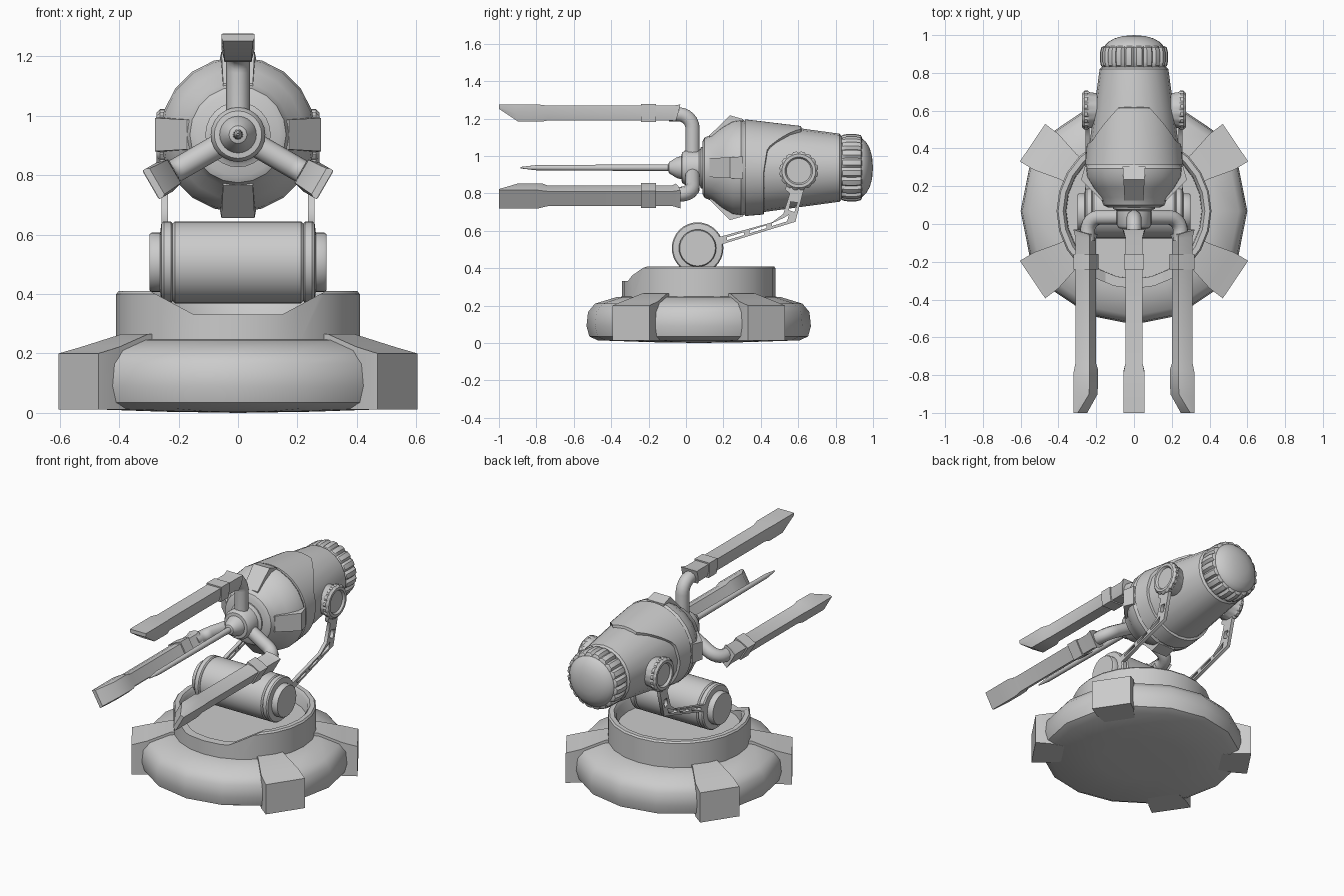
import bpy, bmesh
from math import sin, cos, pi, radians, degrees, hypot

if "Cube" in bpy.data.objects:
    bpy.data.objects.remove(bpy.data.objects["Cube"])

CY = 0.068      # centre of the base in y
AZ = 0.937      # height of the gun axis


def finish(name, bm, loc=(0, 0, 0), rot=(0, 0, 0)):
    bmesh.ops.remove_doubles(bm, verts=bm.verts, dist=1e-5)
    bmesh.ops.recalc_face_normals(bm, faces=bm.faces)
    me = bpy.data.meshes.new(name)
    bm.to_mesh(me)
    bm.free()
    ob = bpy.data.objects.new(name, me)
    bpy.context.collection.objects.link(ob)
    ob.location, ob.rotation_euler = loc, rot
    return ob


def skin(bm, rings, closed=False, caps=True):
    """Join successive vertex rings with quads."""
    n = len(rings[0])
    vs = [[bm.verts.new(p) for p in r] for r in rings]
    pairs = list(zip(vs, vs[1:])) + ([(vs[-1], vs[0])] if closed else [])
    for a, b in pairs:
        for i in range(n):
            j = (i + 1) % n
            bm.faces.new((a[i], a[j], b[j], b[i]))
    if caps and not closed:
        bm.faces.new(vs[0])
        bm.faces.new(vs[-1])


def revolve(name, prof, axis, loc, n=16, closed=False, side=1, knurl=None):
    """Lathe (radius, distance) points round an axis; knurl = rows given a scalloped edge."""
    rings = []
    for row, (r, t) in enumerate(prof):
        ring = []
        for k in range(n):
            a = 2 * pi * k / n
            q = r * (0.92 if knurl and row in knurl and k % 4 == 0 else 1)
            c, s = q * cos(a), q * sin(a)
            ring.append({'X': (t * side, c, s), 'Y': (c, t, s), 'Z': (c, s, t)}[axis])
        rings.append(ring)
    bm = bmesh.new()
    skin(bm, rings, closed)
    return finish(name, bm, loc)


def bar(name, secs, turn):
    """Loft along y; section = (y_outer, y_inner, r_inner, r_outer, w_inner, w_outer)."""
    rings = []
    for yo, yi, ri, ro, wi, wo in secs:
        rm, ym = ro - 0.55 * (ro - ri), (yo + yi) / 2
        rings.append([(-wo, yo, ro), (wo, yo, ro), (wo, ym, rm),
                      (wi, yi, ri), (-wi, yi, ri), (-wo, ym, rm)])
    bm = bmesh.new()
    skin(bm, rings)
    return finish(name, bm, (0, 0, AZ), (0, turn, 0))


# --- base disc
revolve("base_disc", [(0, 0), (0.25, 0.004), (0.54, 0.014), (0.585, 0.035), (0.6, 0.09),
                      (0.592, 0.165), (0.555, 0.21), (0.44, 0.245), (0.38, 0.25), (0, 0.25)],
        'Z', (0, CY, 0))

# --- four base clamps
for i, a in enumerate((34, 146, 214, 326)):
    bm = bmesh.new()
    skin(bm, [[(r, -w, 0.012), (r, w, 0.012), (r, w, h), (r, -w, h)]
              for r, w, h in ((0.36, 0.075, 0.265), (0.42, 0.08, 0.265),
                              (0.56, 0.115, 0.222), (0.648, 0.12, 0.2))])
    finish(f"base_clamp_{i}", bm, (0, CY, 0), (0, 0, radians(a)))

# --- turret ring with a notch in front, and its floor
ring = revolve("turret_ring", [(0.41, 0.23), (0.41, 0.40), (0.402, 0.41), (0.375, 0.41),
                               (0.36, 0.39), (0.355, 0.23)], 'Z', (0, CY, 0), 24, True)
bm = bmesh.new()
skin(bm, [[(-0.15, y, 0.332), (0.15, y, 0.332), (0.38, y, 0.455), (-0.38, y, 0.455)]
          for y in (-0.6, 0.0)])
cutter = finish("notch_cutter", bm)
cutter.hide_render = True
cutter.hide_set(True)
mod = ring.modifiers.new("notch", 'BOOLEAN')
mod.operation, mod.object, mod.solver = 'DIFFERENCE', cutter, 'EXACT'
revolve("turret_floor", [(0, 0.24), (0.37, 0.24), (0.37, 0.318), (0, 0.318)], 'Z', (0, CY, 0), 24)

# --- tilt drum
half = [(0.095, 0.298), (0.1, 0.29), (0.1, 0.262), (0.132, 0.258), (0.138, 0.25),
        (0.138, 0.226), (0.130, 0.22), (0.138, 0.212)]
drum = [(0, 0.298)] + half + [(r, -t) for r, t in reversed(half)] + [(0, -0.298)]
revolve("tilt_drum", drum, 'X', (0, 0.062, 0.507), 32)

# --- slotted lift arms
outline = [(0.1, 0.50), (0.2, 0.53), (0.585, 0.648), (0.63, 0.82), (0.64, 0.92), (0.56, 0.92),
           (0.53, 0.82), (0.555, 0.80), (0.52, 0.69), (0.46, 0.645), (0.19, 0.57), (0.1, 0.55)]
slots = [[(0.22, 0.55), (0.31, 0.577), (0.31, 0.592), (0.22, 0.565)],
         [(0.34, 0.586), (0.43, 0.614), (0.43, 0.629), (0.34, 0.601)],
         [(0.46, 0.625), (0.54, 0.65), (0.55, 0.685), (0.525, 0.67), (0.46, 0.64)],
         [(0.55, 0.71), (0.58, 0.70), (0.595, 0.75), (0.56, 0.755)]]
for side, label in ((1, "right"), (-1, "left")):
    cu = bpy.data.curves.new("lift_arm", 'CURVE')
    cu.dimensions, cu.fill_mode, cu.extrude = '2D', 'BOTH', 0.011
    for pts in [outline] + slots:
        sp = cu.splines.new('POLY')
        sp.points.add(len(pts) - 1)
        for p, (u, v) in zip(sp.points, pts):
            p.co = (u, v, 0, 1)
        sp.use_cyclic_u = True
    arm = bpy.data.objects.new(f"lift_arm_{label}", cu)
    arm.location, arm.rotation_euler = (0.247 * side, 0, 0), (pi / 2, 0, pi / 2)
    bpy.context.collection.objects.link(arm)
    # scalloped pivot boss
    revolve(f"pivot_boss_{label}", [(0, 0.17), (0.085, 0.17), (0.095, 0.235), (0.104, 0.245),
                                    (0.104, 0.262), (0.09, 0.275), (0.074, 0.275),
                                    (0.066, 0.262), (0, 0.262)],
            'X', (0, 0.603, 0.92), 64, side=side, knurl=(3, 4))

# --- gun body
revolve("gun_body", [(0, 0.088), (0.14, 0.088), (0.162, 0.1), (0.178, 0.14), (0.22, 0.19),
                     (0.256, 0.25), (0.262, 0.295), (0.25, 0.315), (0.25, 0.32), (0.182, 0.82),
                     (0.17, 0.832), (0, 0.832)], 'Y', (0, 0, AZ), 20)
for i in range(4):
    bar(f"nose_lug_{i}", [(0.125, 0.125, 0.12, 0.172, 0.05, 0.05),
                          (0.235, 0.235, 0.16, 0.28, 0.056, 0.056),
                          (0.305, 0.305, 0.16, 0.26, 0.06, 0.06)], i * pi / 2)

# --- hood collar with a tongue running back along the top
rows = [[], [], [], []]
N = 64
for k in range(N):
    a = 2 * pi * k / N
    off = degrees(a if a < pi else 2 * pi - a)          # angle away from the top
    back = 0.615 - 0.18 * min(max((off - 22) / 43, 0), 1)
    back -= 0.02 * min(max((off - 65) / 30, 0), 1)
    for row, (y, lift) in zip(rows, ((0.312, -0.02), (0.316, 0.008), (back, 0.013), (back + 0.006, -0.015))):
        r = 0.25 - 0.136 * (y - 0.32) + lift
        row.append((r * sin(a), y, r * cos(a)))
bm = bmesh.new()
skin(bm, rows, caps=False)
finish("hood_collar", bm, (0, 0, AZ))

# --- knurled rear cap and dome
revolve("rear_cap", [(0, 0.82), (0.16, 0.825), (0.176, 0.838), (0.18, 0.86), (0.18, 0.91),
                     (0.174, 0.935), (0.16, 0.942), (0, 0.942)], 'Y', (0, 0, AZ), 80,
       knurl=(2, 3, 4, 5))
revolve("rear_dome", [(0.163, 0.92), (0.158, 0.94), (0.137, 0.963), (0.105, 0.982),
                      (0.06, 0.995), (0, 1.0)], 'Y', (0, 0, AZ), 32)

# --- hub and needle
revolve("front_hub", [(0, 0.1), (0.11, 0.1), (0.11, 0.08), (0.098, 0.075), (0.092, 0.07),
                      (0.092, -0.005), (0.08, -0.022), (0.062, -0.024), (0.055, -0.05),
                      (0.03, -0.09), (0.018, -0.095), (0, -0.095)], 'Y', (0, 0, AZ), 24)
revolve("needle", [(0, -0.09), (0.018, -0.09), (0.014, -0.8), (0.004, -0.885), (0, -0.885)],
        'Y', (0, 0, AZ), 12)

# --- three prongs: bent pipe, blade, clamp
for i in range(3):
    turn = i * 2 * pi / 3
    cu = bpy.data.curves.new("prong_pipe", 'CURVE')
    cu.dimensions, cu.bevel_depth, cu.bevel_resolution, cu.use_fill_caps = '3D', 0.04, 3, True
    arc = [(-0.04 + 0.075 * cos(t * pi / 12), 0.21 + 0.075 * sin(t * pi / 12)) for t in range(7)]
    path = [(0.035, 0.06)] + arc + [(-0.09, 0.285)]
    sp = cu.splines.new('POLY')
    sp.points.add(len(path) - 1)
    for p, (y, z) in zip(sp.points, path):
        p.co = (0, y, z, 1)
    pipe = bpy.data.objects.new(f"prong_pipe_{i}", cu)
    pipe.location, pipe.rotation_euler = (0, 0, AZ), (0, turn, 0)
    bpy.context.collection.objects.link(pipe)
    bar(f"prong_blade_{i}", [(-0.03, -0.055, 0.248, 0.338, 0.045, 0.056),
                             (-0.07, -0.075, 0.252, 0.332, 0.036, 0.046),
                             (-0.74, -0.74, 0.252, 0.332, 0.036, 0.046),
                             (-0.79, -0.77, 0.246, 0.338, 0.045, 0.056),
                             (-0.92, -0.9, 0.248, 0.338, 0.045, 0.056),
                             (-1.0, -1.0, 0.315, 0.338, 0.05, 0.056)], turn)
    bar(f"prong_clamp_{i}", [(-0.16, -0.16, 0.244, 0.34, 0.046, 0.052),
                             (-0.24, -0.24, 0.244, 0.34, 0.046, 0.052)], turn)

# --- smooth shading with sharp edges kept
bpy.ops.object.select_all(action='DESELECT')
for ob in bpy.context.scene.objects:
    if ob.type == 'MESH' and ob is not cutter and ob != cutter:
        ob.select_set(True)
        bpy.context.view_layer.objects.active = ob
bpy.ops.object.shade_smooth_by_angle(angle=radians(35))
